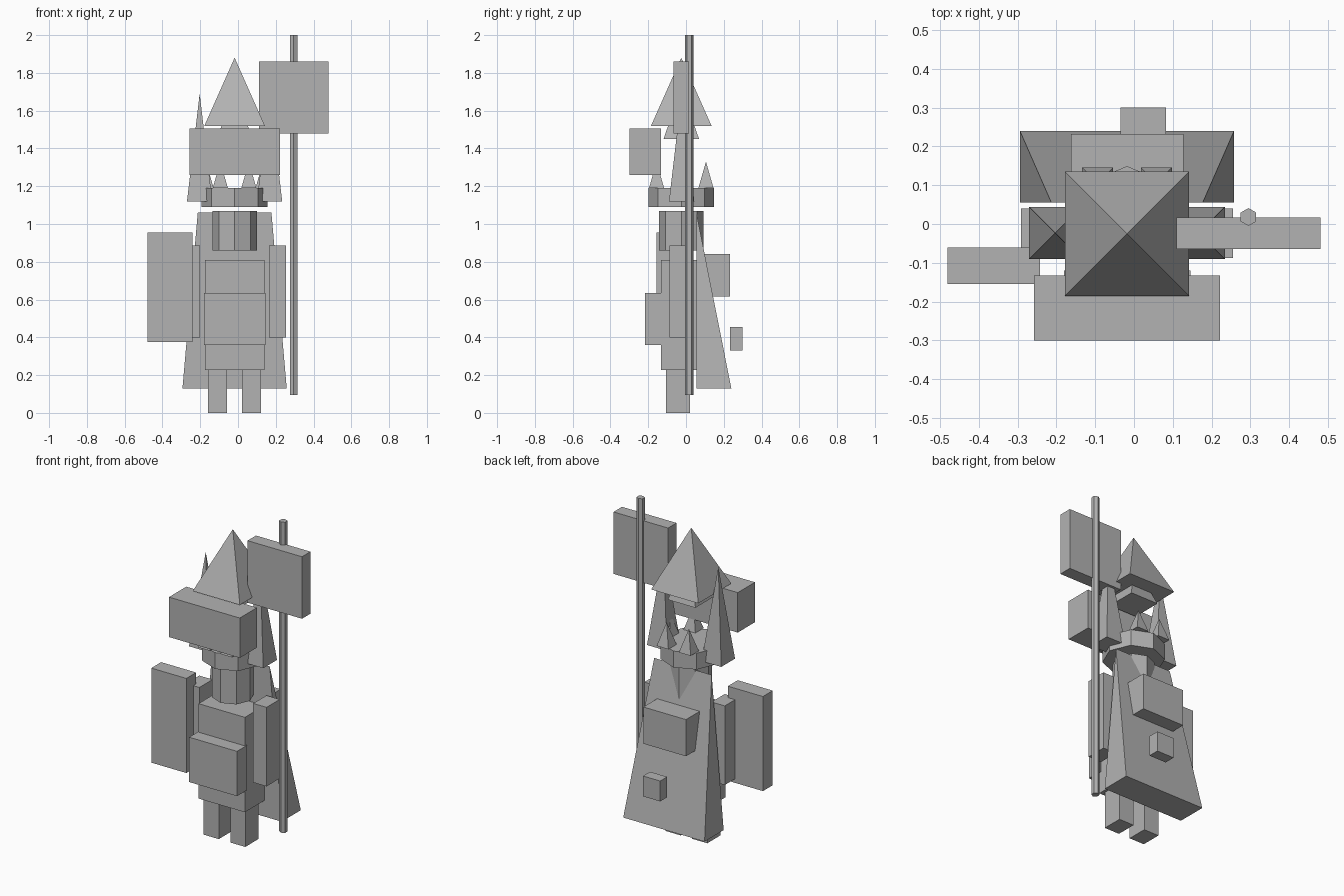
import bpy
import math

if "Cube" in bpy.data.objects:
    bpy.data.objects.remove(bpy.data.objects["Cube"])

CX, CY = -0.018, -0.025          # axis of the figure

stone = bpy.data.materials.new("plain grey")
stone.diffuse_color = (0.45, 0.45, 0.45, 1)
stone.use_nodes = True
stone.node_tree.nodes["Principled BSDF"].inputs["Base Color"].default_value = stone.diffuse_color


def mesh(name, verts, faces):
    me = bpy.data.meshes.new(name)
    me.from_pydata(verts, [], faces)
    me.materials.append(stone)
    ob = bpy.data.objects.new(name, me)
    bpy.context.collection.objects.link(ob)
    return ob


def box(name, x0, x1, y0, y1, z0, z1):
    v = [(x, y, z) for z in (z0, z1) for x, y in ((x0, y0), (x1, y0), (x1, y1), (x0, y1))]
    sides = [(i, (i + 1) % 4, (i + 1) % 4 + 4, i + 4) for i in range(4)]
    return mesh(name, v, [(3, 2, 1, 0), (4, 5, 6, 7)] + sides)


def ring(x, y, z, r, n, start):
    return [(x + r * math.cos(start + math.tau * i / n),
             y + r * math.sin(start + math.tau * i / n), z) for i in range(n)]


def prism(name, x, y, r, z0, z1, n, start=0.0):
    v = ring(x, y, z0, r, n, start) + ring(x, y, z1, r, n, start)
    f = [(i, (i + 1) % n, (i + 1) % n + n, i + n) for i in range(n)]
    return mesh(name, v, f + [tuple(reversed(range(n))), tuple(range(n, 2 * n))])


def pyramid(name, x, y, half, z0, z1):
    v = ring(x, y, z0, half * math.sqrt(2), 4, math.pi / 4) + [(x, y, z1)]
    return mesh(name, v, [(3, 2, 1, 0)] + [(i, (i + 1) % 4, 4) for i in range(4)])


# legs, arms and side horns, mirrored about the figure axis
for side, s in (("left", -1), ("right", 1)):
    lx, ax = CX + s * 0.09, CX + s * 0.228
    box(side + "_leg", lx - 0.051, lx + 0.051, -0.105, 0.021, 0, 0.23)
    box(side + "_arm", ax - 0.045, ax + 0.045, -0.088, 0.04, 0.40, 0.885)
    pyramid(side + "_side_horn", CX + s * 0.185, -0.023, 0.067, 1.12, 1.69)

# torso and chest plate
box("torso", -0.175, 0.14, -0.133, 0.055, 0.228, 0.81)
box("belly_plate", -0.18, 0.145, -0.217, -0.12, 0.36, 0.635)

# head and crown
prism("head", CX, CY, 0.118, 0.86, 1.07, 8)
prism("crown_band", CX, CY, 0.174, 1.09, 1.19, 8)
for i in range(6):
    a = math.tau * i / 6
    pyramid(f"crown_spike_{i}", CX + 0.151 * math.cos(a), CY + 0.151 * math.sin(a),
            0.04, 1.19, 1.33)

# visor block and pointed hat
box("visor", -0.258, 0.222, -0.30, -0.133, 1.26, 1.505)
pyramid("inner_hat", CX, CY, 0.094, 1.45, 1.72)
pyramid("hat", CX, CY, 0.16, 1.52, 1.88)

# cape: wedge running up to a thin top edge
b, t = 0.276, 0.195
mesh("cape",
     [(CX - b, 0.055, 0.13), (CX + b, 0.055, 0.13), (CX + b, 0.24, 0.13),
      (CX - b, 0.24, 0.13), (CX - t, 0.055, 1.06), (CX + t, 0.055, 1.06)],
     [(3, 2, 1, 0), (0, 1, 5, 4), (2, 3, 4, 5), (1, 2, 5), (3, 0, 4)])

# things on the back
box("backpack", -0.162, 0.127, 0.06, 0.232, 0.615, 0.84)
box("cape_charm", -0.035, 0.082, 0.232, 0.30, 0.33, 0.455)

# shield, pole and banner
box("shield", -0.48, -0.242, -0.155, -0.06, 0.375, 0.955)
prism("pole", 0.295, 0.018, 0.023, 0.095, 2.0, 6, math.pi / 2)
box("banner", 0.11, 0.48, -0.065, 0.017, 1.48, 1.86)
